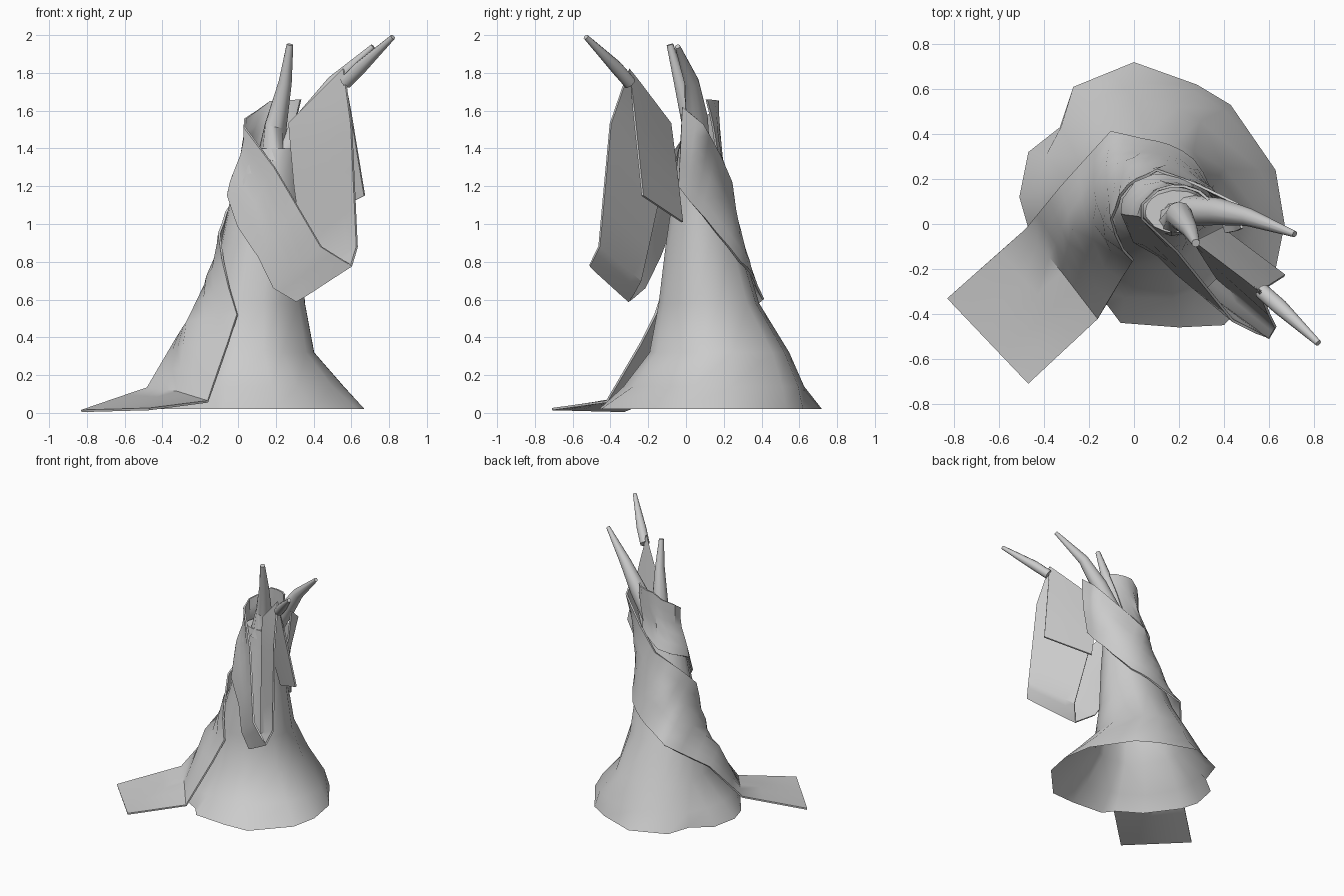
import bpy, bmesh, math
from mathutils import Vector

cube = bpy.data.objects.get("Cube")
if cube:
    bpy.data.objects.remove(cube, do_unlink=True)

grey = bpy.data.materials.new("plain_grey")
grey.use_nodes = True
colour = (0.6, 0.6, 0.6, 1)
grey.diffuse_color = colour
grey.node_tree.nodes["Principled BSDF"].inputs["Base Color"].default_value = colour


def finish(name, bm, angle, thickness=0):
    bmesh.ops.recalc_face_normals(bm, faces=bm.faces)
    mesh = bpy.data.meshes.new(name)
    bm.to_mesh(mesh)
    bm.free()
    obj = bpy.data.objects.new(name, mesh)
    bpy.context.collection.objects.link(obj)
    mesh.materials.append(grey)
    bpy.ops.object.select_all(action='DESELECT')
    obj.select_set(True)
    bpy.context.view_layer.objects.active = obj
    if thickness:
        solid = obj.modifiers.new("thickness", 'SOLIDIFY')
        solid.thickness = thickness
        solid.offset = 0
        bpy.ops.object.modifier_apply(modifier=solid.name)
    bpy.ops.object.shade_smooth_by_angle(angle=math.radians(angle))


def loft(bm, rows, closed):
    verts = [[bm.verts.new(p) for p in row] for row in rows]
    count = len(rows[0])
    for a, b in zip(verts, verts[1:]):
        for i in range(count if closed else count - 1):
            j = (i + 1) % count
            bm.faces.new((a[i], a[j], b[j], b[i]))
    return verts


# Trunk: height, left, right, front, back of each section
sections = [
    (.14, -.42, .57, -.34, .63), (.32, -.27, .41, -.20, .55),
    (.58, -.20, .36, -.15, .39), (.90, -.09, .34, -.11, .29),
    (1.23, -.02, .32, -.06, .21), (1.40, .05, .33, -.04, .15)]
hem = [(.67, 0), (.63, .24), (.43, .53), (.28, .62), (0, .72), (-.27, .61),
       (-.33, .43), (-.47, .32), (-.51, .12), (-.47, -.02), (-.3, -.25),
       (-.12, -.36), (-.06, -.44), (.2, -.46), (.4, -.45), (.63, -.2)]


def ellipse(z):
    """Centre and radii of the trunk at a height."""
    z = min(max(z, sections[0][0]), sections[-1][0])
    for a, b in zip(sections, sections[1:]):
        if z <= b[0]:
            t = (z - a[0]) / (b[0] - a[0])
            l, r, f, k = (p + (q - p) * t for p, q in zip(a[1:], b[1:]))
            return (l + r) / 2, (f + k) / 2, (r - l) / 2, (k - f) / 2


bm = bmesh.new()
rows = [[(x, y, .02) for x, y in hem]]
for section in sections:
    z = section[0]
    cx, cy, rx, ry = ellipse(z)
    ring = []
    for x, y in hem:
        a = math.atan2(y - .13, x - .08)
        ring.append((cx + rx * math.cos(a), cy + ry * math.sin(a), z))
    rows.append(ring)
rings = loft(bm, rows, True)
bm.faces.new(rings[-1])
finish("trunk", bm, 50)


# Bands: strips through cross lines, kept outside the trunk
def outside(p, gap):
    if p.z < .25:
        return p
    cx, cy, rx, ry = ellipse(p.z)
    dx, dy = p.x - cx, p.y - cy
    d = math.hypot(dx / (rx + gap), dy / (ry + gap))
    if 0 < d < 1:
        return Vector((cx + dx / d, cy + dy / d, p.z))
    return p


def refine(line, steps):
    """Split each span of a line of points into equal steps."""
    out = [a.lerp(b, s / steps) for a, b in zip(line, line[1:]) for s in range(steps)]
    return out + [line[-1]]


def band(name, lines, gap, angle, across, along=3):
    lines = [refine([Vector(p) for p in line], across) for line in lines]
    columns = [refine(list(column), along) for column in zip(*lines)]
    rows = [[outside(p, gap) for p in row] for row in zip(*columns)]
    bm = bmesh.new()
    loft(bm, rows, False)
    finish(name, bm, angle, .012)


band("wrapped_band", [
    ((-.47, -.71, .02), (-.65, -.52, .015), (-.83, -.33, .01)),
    ((-.16, -.42, .06), (-.32, -.21, .11), (-.48, -.02, .13)),
    ((0, -.15, .52), (-.27, -.02, .48), (-.32, .17, .40)),
    ((-.10, .02, .95), (-.12, .25, .78), (-.10, .41, .60)),
    ((-.02, .17, 1.12), (0, .29, .92), (.10, .36, .70)),
    ((.10, .24, 1.22), (.17, .27, 1.0), (.25, .27, .80)),
    ((.27, .18, 1.36), (.34, .16, 1.2), (.36, .10, 1.03)),
    ((.46, .09, 1.53), (.43, .05, 1.32), (.39, .02, 1.12)),
    ((.48, -.02, 1.62), (.46, -.03, 1.4), (.41, -.04, 1.20))], .012, 50, 3)

band("folded_band", [
    ((.31, .10, 1.66), (.25, .17, 1.35)),
    ((.17, .16, 1.65), (.10, .20, 1.24)),
    ((.07, .03, 1.51), (-.05, .05, 1.15)),
    ((.44, -.43, .88), (.19, -.22, .66)),
    ((.60, -.51, .78), (.31, -.30, .59)),
    ((.63, -.46, .88), (.37, -.24, .70)),
    ((.60, -.40, 1.53), (.30, -.13, 1.20)),
    ((.56, -.30, 1.82), (.27, -.08, 1.53)),
    ((.67, -.23, 1.15), (.39, -.02, 1.01))], .02, 35, 5)


# Spikes: tapered tubes along short paths of (x, y, z, radius)
def spike(name, path, sides=10):
    points = [Vector(p[:3]) for p in path]
    rows = []
    for i, p in enumerate(points):
        ahead = points[min(i + 1, len(points) - 1)] - points[max(i - 1, 0)]
        turn = ahead.to_track_quat('Z', 'Y')
        rows.append([])
        for s in range(sides):
            a = math.tau * s / sides
            rows[-1].append(p + turn @ Vector((math.cos(a), math.sin(a), 0)) * path[i][3])
    bm = bmesh.new()
    rings = loft(bm, rows, True)
    bm.faces.new(rings[0])
    bm.faces.new(rings[-1])
    finish(name, bm, 50)


spike("front_spike", [(.57, -.30, 1.75, .035), (.65, -.37, 1.83, .035), (.82, -.53, 1.99, .014)])
spike("middle_spike", [(.17, .02, 1.33, .075), (.20, .04, 1.52, .06),
                       (.25, -.03, 1.75, .035), (.275, -.085, 1.95, .018)])
spike("back_spike", [(.24, .06, 1.36, .07), (.38, .055, 1.57, .06),
                     (.51, .03, 1.75, .04), (.715, -.045, 1.94, .014)])
